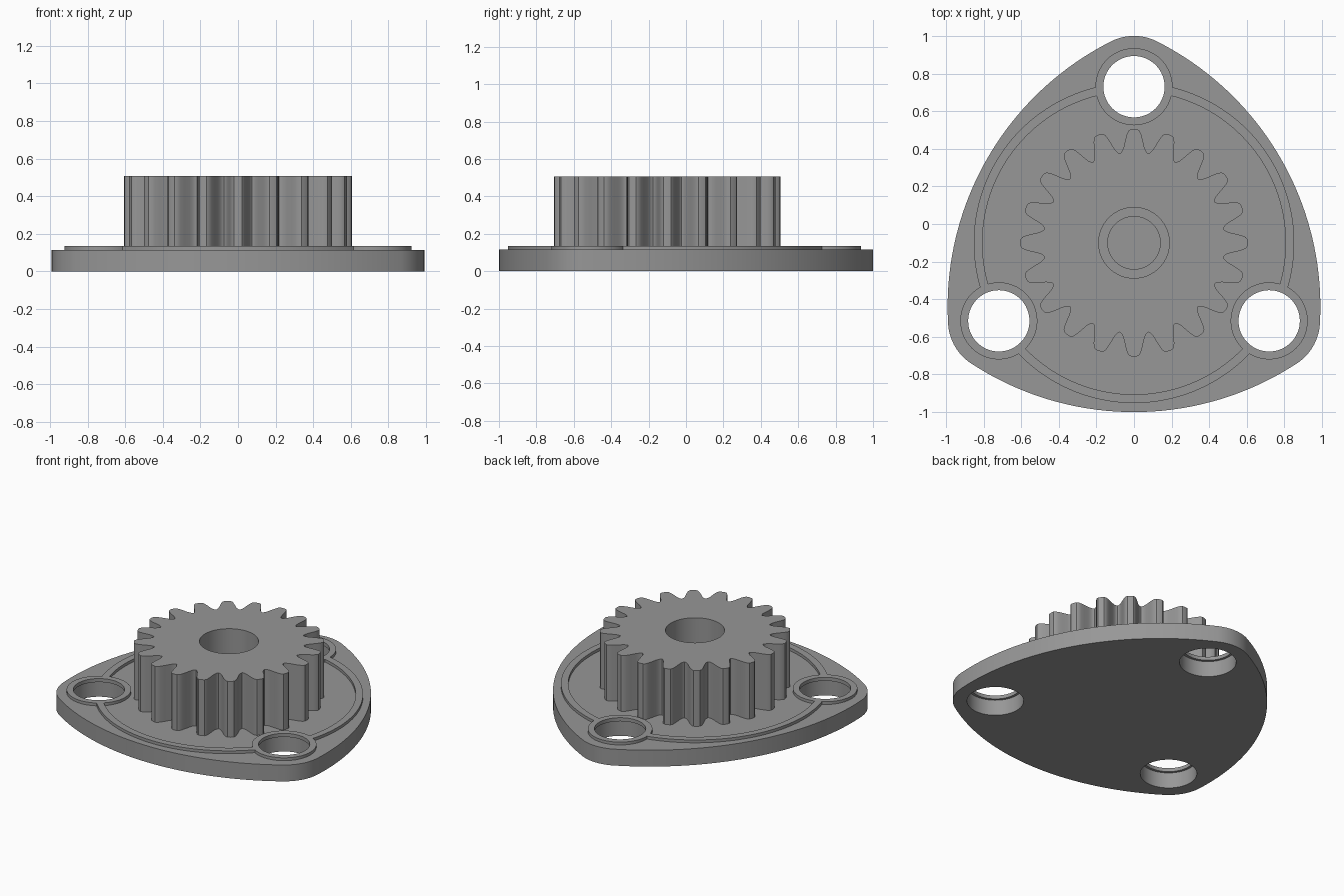
import bpy, bmesh, math
from math import sin, cos, pi, radians

if "Cube" in bpy.data.objects:
    bpy.data.objects.remove(bpy.data.objects["Cube"])

CX, CY = 0.0, -0.1            # shared centre of gear and plate
HOLE_D, CORNER_R, ARC_OFF = 0.83, 0.27, 0.679
RING_R = 0.205
TOP, RAISED = 0.115, 0.135

grey = bpy.data.materials.new("mid grey")
grey.diffuse_color = (0.31, 0.31, 0.31, 1)
grey.use_nodes = True
grey.node_tree.nodes["Principled BSDF"].inputs["Base Color"].default_value = grey.diffuse_color


def arc(cx, cy, r, a0, a1, n):
    return [(cx + r * cos(a0 + (a1 - a0) * i / n),
             cy + r * sin(a0 + (a1 - a0) * i / n)) for i in range(n + 1)]


def circle(cx, cy, r, n=64):
    return arc(cx, cy, r, 0, 2 * pi, n)[:-1]


def polar(a, r):
    return CX + r * cos(a), CY + r * sin(a)


def prism(name, loops, z0, z1):
    """Extrude an outline (first loop) with holes (other loops) from z0 to z1."""
    cu = bpy.data.curves.new(name + "_profile", 'CURVE')
    cu.dimensions = '2D'
    cu.fill_mode = 'BOTH'
    cu.extrude = (z1 - z0) / 2
    for pts in loops:
        sp = cu.splines.new('POLY')
        sp.points.add(len(pts) - 1)
        for p, (x, y) in zip(sp.points, pts):
            p.co = (x, y, 0, 1)
        sp.use_cyclic_u = True
    tmp = bpy.data.objects.new(name + "_profile", cu)
    bpy.context.collection.objects.link(tmp)
    dg = bpy.context.evaluated_depsgraph_get()
    me = bpy.data.meshes.new_from_object(tmp.evaluated_get(dg))
    bpy.data.objects.remove(tmp)
    bm = bmesh.new()
    bm.from_mesh(me)
    bmesh.ops.remove_doubles(bm, verts=bm.verts, dist=1e-5)
    bmesh.ops.translate(bm, verts=bm.verts, vec=(0, 0, (z0 + z1) / 2))
    bmesh.ops.recalc_face_normals(bm, faces=bm.faces)
    bm.to_mesh(me)
    bm.free()
    me.name = name
    me.materials.clear()
    me.materials.append(grey)
    ob = bpy.data.objects.new(name, me)
    bpy.context.collection.objects.link(ob)
    bpy.ops.object.select_all(action='DESELECT')
    ob.select_set(True)
    bpy.context.view_layer.objects.active = ob
    bpy.ops.object.shade_smooth_by_angle(angle=radians(30))
    return ob


corners = [radians(90 + 120 * k) for k in range(3)]
holes = [polar(a, HOLE_D) for a in corners]

# Rounded three-lobed plate: corner arcs tangent to broad side arcs
side_r = ARC_OFF + 0.9
ox, oy = HOLE_D * cos(pi / 6), -HOLE_D * sin(pi / 6) - ARC_OFF
t = math.atan2(ox, -oy)       # half-angle swept by each broad side
outline = []
for a, (hx, hy) in zip(corners, holes):
    half = pi / 3 - t
    outline += arc(hx, hy, CORNER_R, a - half, a + half, 20)
    mid = a + pi / 3
    sx, sy = polar(mid + pi, ARC_OFF)
    outline += arc(sx, sy, side_r, mid - t, mid + t, 40)[1:-1]
prism("base_plate", [outline] + [circle(x, y, 0.18) for x, y in holes], 0, TOP)

# Raised lip around each bolt hole
for i, (x, y) in enumerate(holes):
    prism(f"hole_lip_{i + 1}", [circle(x, y, RING_R), circle(x, y, 0.163)],
          TOP - 0.005, RAISED)


# Raised circular ridge in three pieces, ending at the hole lips
def lip_angle(r):
    return math.acos((r * r + HOLE_D ** 2 - (RING_R - 0.004) ** 2) / (2 * r * HOLE_D))


for i, a in enumerate(corners):
    b = a + 2 * pi / 3
    outer, inner = 0.852, 0.806
    go, gi = lip_angle(outer), lip_angle(inner)
    loop = arc(CX, CY, outer, a + go, b - go, 48) + arc(CX, CY, inner, b - gi, a + gi, 48)
    prism(f"ridge_{i + 1}", [loop], TOP - 0.005, RAISED)

# Twenty-tooth gear with a central bore
half_tooth = [(0.070, 0.484), (0.061, 0.496), (0.054, 0.515), (0.046, 0.55),
              (0.039, 0.575), (0.031, 0.594), (0.020, 0.603)]
tooth = ([(-w, r) for w, r in half_tooth] + [(0, 0.605)]
         + [(w, r) for w, r in reversed(half_tooth)])
gear = []
for k in range(20):
    a = 2 * pi * k / 20
    gear += [polar(a + w / r, r) for w, r in tooth]
    gear.append(polar(a + pi / 20, 0.481))
prism("gear", [gear, circle(CX, CY, 0.188)], TOP, 0.507)

# Low collar at the bottom of the bore
prism("bore_collar", [circle(CX, CY, 0.192), circle(CX, CY, 0.14)], TOP - 0.005, RAISED)
